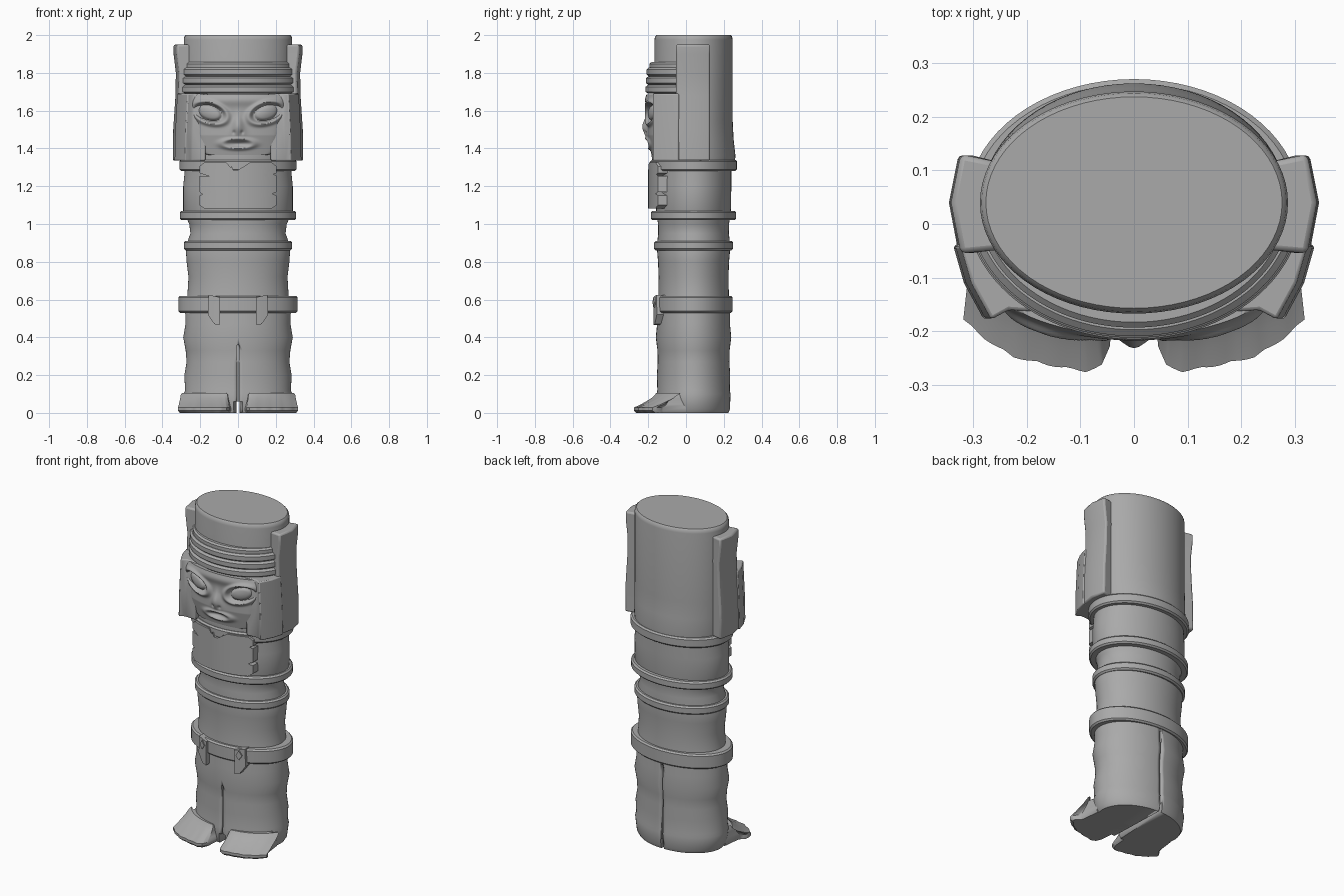
import bpy, bmesh, math
from mathutils import Vector

if "Cube" in bpy.data.objects:
    bpy.data.objects.remove(bpy.data.objects["Cube"])

stone = bpy.data.materials.new("grey stone")
stone.use_nodes = True
GREY = (0.4, 0.4, 0.4, 1)
stone.diffuse_color = GREY
stone.node_tree.nodes["Principled BSDF"].inputs["Base Color"].default_value = GREY
CY = 0.04  # depth of the column axis


def finish(name, bm, bevel=0.0, angle=35):
    bmesh.ops.recalc_face_normals(bm, faces=bm.faces)
    me = bpy.data.meshes.new(name)
    bm.to_mesh(me)
    bm.free()
    me.materials.append(stone)
    ob = bpy.data.objects.new(name, me)
    bpy.context.collection.objects.link(ob)
    bpy.ops.object.select_all(action="DESELECT")
    bpy.context.view_layer.objects.active = ob
    ob.select_set(True)
    if bevel:
        mod = ob.modifiers.new("soft edges", "BEVEL")
        mod.width, mod.segments, mod.limit_method = bevel, 2, "ANGLE"
    bpy.ops.object.shade_smooth_by_angle(angle=math.radians(angle))
    return ob


def skin(name, loops, bevel=0.0):
    """Bridge closed loops of points and cap both ends."""
    bm = bmesh.new()
    rings = [[bm.verts.new(p) for p in loop] for loop in loops]
    n = len(rings[0])
    for a, b in zip(rings, rings[1:]):
        for i in range(n):
            j = (i + 1) % n
            bm.faces.new((a[i], a[j], b[j], b[i]))
    bm.faces.new(rings[0])
    bm.faces.new(rings[-1])
    return finish(name, bm, bevel)


def oval(z, rx, ry, n=72):
    turns = [2 * math.pi * i / n for i in range(n)]
    return [(rx * math.cos(t), CY + ry * math.sin(t), z) for t in turns]


def front(x, rx, ry):
    return CY - ry * math.sqrt(max(0, 1 - (x / rx) ** 2))


def mirrored(name, outline_fn, bevel):
    for side, s in (("left", 1), ("right", -1)):
        loops = [[(s * x, y, z) for x, y, z in loop] for loop in outline_fn]
        skin(f"{side}_{name}", loops, bevel)


# Body column: legs, waist and torso
body = skin("body", [oval(*r) for r in (
    (0, .262, .185), (.02, .275, .193), (.1, .287, .196), (.12, .28, .192),
    (.2, .284, .194), (.27, .272, .19), (.33, .277, .191), (.4, .29, .2),
    (.47, .278, .193), (.56, .28, .193), (.62, .268, .187), (.72, .262, .185),
    (.8, .272, .188), (.88, .277, .195), (.95, .252, .187), (1.0, .258, .188),
    (1.07, .29, .198), (1.2, .29, .2), (1.28, .282, .2), (1.36, .285, .2))])

# Gaps between the legs
def cutter(name, y0, y1, w0, w1, top):
    ob = skin(name, [[(-w0, y0, z), (w0, y0, z), (w1, y1, z), (-w1, y1, z)]
                     for z in (-.05, top)])
    ob.hide_render = True
    ob.hide_set(True)
    mod = body.modifiers.new(name, "BOOLEAN")
    mod.object, mod.solver = ob, "EXACT"

cutter("foot_gap_cutter", -.3, .3, .028, .006, .06)
cutter("front_groove_cutter", -.3, -.142, .012, .004, .36)
cutter("back_groove_cutter", .205, .3, .006, .008, .52)

# Head drum with rounded rim
skin("head", [oval(*r) for r in (
    (1.3, .28, .215), (1.36, .285, .222), (1.45, .287, .212), (1.55, .287, .207),
    (1.975, .287, .207), (1.992, .284, .204), (2.0, .276, .197))])

# Raised bands round the body
for name, low, high, rx, ry in (("belt", .53, .62, .315, .207),
                                ("waist_band", .86, .91, .287, .21),
                                ("rib_band", 1.02, 1.07, .307, .226),
                                ("shoulder_band", 1.28, 1.34, .31, .23)):
    e = .009
    skin(name, [oval(low, rx - .05, ry - .03), oval(low, rx - e, ry - e),
                oval(low + e, rx, ry), oval(high - e, rx, ry),
                oval(high, rx - e, ry - e), oval(high, rx - .05, ry - .03)])


# Headband: a rolled profile swept round the front
def sweep(name, profile, reach):
    loops = []
    for i in range(49):
        t = -math.pi / 2 + reach * (i / 24 - 1)
        loops.append([((.315 + d) * math.cos(t), CY + (.255 + d) * math.sin(t), z)
                      for d, z in profile])
    skin(name, loops)

rolls = [(-.09, 1.69)]
for k in range(3):
    base = 1.69 + k * .046
    rolls += [(-.014 - k * .002, base), (0 - k * .003, base + .01),
              (0 - k * .003, base + .036), (-.014 - k * .002, base + .046)]
rolls.append((-.09, 1.83))
sweep("headband", rolls, 1.2)
sweep("headband_ridge", [(-.09, 1.82), (-.022, 1.82), (-.022, 1.848),
                         (-.032, 1.857), (-.09, 1.857)], 1.2)

# Tall ear panels
panel = ((.25, -.048), (.325, -.055), (.343, .04), (.325, .13), (.25, .115))
mirrored("ear_panel", [[(x + (d if x > .3 else 0), y, z) for x, y in panel]
         for z, d in ((1.335, .002), (1.5, 0), (1.68, -.012), (1.8, -.014), (1.9, -.002),
                      (1.95, -.002))], .01)

# Hair flaps beside the face
flap = ((.17, -.165), (.245, -.16), (.278, -.178), (.315, -.11), (.335, -.04), (.2, 0))
mirrored("hair_flap", [[(x + d, y, z) for x, y in flap]
         for z, d in ((1.335, .002), (1.5, -.002), (1.69, -.012))], .006)


# Face relief
def bump(d, centre, width):
    return math.exp(-((d - centre) / width) ** 2)

def relief(x, z):
    ax = abs(x)
    eye = math.hypot((ax - .15) / .085, (z - 1.588 - .2 * (ax - .15)) / .052)
    mouth = math.hypot(x / .095, (z - 1.425) / .03)
    h = .016 * bump(eye, 1.1, .22) - .012 * bump(eye, .8, .14)
    h += .012 * max(0, 1 - (eye / .75) ** 2)
    h += .012 * bump(mouth, .85, .3) - .016 * bump(mouth, 0, .5)
    spread = .018 + .02 * max(0, (1.57 - z) / .09)
    if z < 1.64:
        h += .026 * bump(x, 0, spread) * bump(z, 1.515, .05)
    h -= .008 * bump(ax, .022, .008) * bump(z, 1.485, .01)
    h += .012 * bump(z, 1.655, .03)
    return h - .022 * max(0, (1.47 - z) / .1)

def half_width(z):
    w = .2 + .055 * min(1, max(0, (z - 1.4) / .24))
    for edge, r in ((1.365, .05), (1.685, .03)):
        gap = min(1, abs(z - edge) / r)
        w -= r * (1 - math.sqrt(1 - (1 - gap) ** 2))
    return w

bm = bmesh.new()
NU, NV = 110, 76
grid = []
for j in range(NV + 1):
    z = 1.365 + .32 * j / NV
    row = []
    for i in range(NU + 1):
        u = 2 * i / NU - 1
        x = u * half_width(z)
        rounding = .012 * abs(u) ** 24
        row.append(bm.verts.new((x, front(x, .37, .245) - relief(x, z) + rounding, z)))
    grid.append(row)
for a, b in zip(grid, grid[1:]):
    for i in range(NU):
        bm.faces.new((a[i], a[i + 1], b[i + 1], b[i]))
rim = [e for e in bm.edges if e.is_boundary]
wall = bmesh.ops.extrude_edge_only(bm, edges=rim)["geom"]
for v in wall:
    if isinstance(v, bmesh.types.BMVert):
        v.co.y = -.04
bmesh.ops.holes_fill(bm, edges=[e for e in bm.edges if e.is_boundary], sides=0)
finish("face", bm, angle=50)


# Flat plates wrapped on the front of the body
def plate(name, outline, rx, ry, depth=.06):
    bm = bmesh.new()
    face = bm.faces.new([bm.verts.new((x, 0, z)) for x, z in outline])
    bmesh.ops.triangulate(bm, faces=[face])
    for k in range(-10, 11):
        bmesh.ops.bisect_plane(bm, geom=bm.verts[:] + bm.edges[:] + bm.faces[:],
                               plane_co=(k * .02, 0, 0), plane_no=(1, 0, 0))
    for v in bm.verts:
        v.co.y = front(v.co.x, rx, ry)
    bmesh.ops.recalc_face_normals(bm, faces=bm.faces)
    new = bmesh.ops.extrude_face_region(bm, geom=bm.faces[:])["geom"]
    bmesh.ops.translate(bm, vec=Vector((0, depth, 0)),
                        verts=[g for g in new if isinstance(g, bmesh.types.BMVert)])
    finish(name, bm)

# Butterfly-shaped chest plate
half = [(.0, 1.285), (.025, 1.285), (.035, 1.31), (.04, 1.28), (.062, 1.325), (.18, 1.325),
        (.205, 1.305), (.205, 1.27), (.145, 1.25), (.205, 1.255), (.205, 1.17),
        (.14, 1.175), (.205, 1.15), (.205, 1.1), (.18, 1.083), (.13, 1.083),
        (.105, 1.11), (.08, 1.083), (0, 1.083)]
plate("chest_plate", half + [(-x, z) for x, z in half[-2:0:-1]], .33, .24)

# Belt tabs
tab = [(.095, .612), (.155, .625), (.16, .52), (.125, .47), (.097, .465)]
for side, s in (("left", 1), ("right", -1)):
    plate(side + "_belt_tab", [(s * x, z) for x, z in tab], .33, .222)
    plate(side + "_tab_knot", [(s * (.125 + .018 * math.cos(a)), .585 + .028 * math.sin(a))
                               for a in (0, 1.57, 3.14, 4.71)], .33, .23)

# Feet with scalloped toes
edge = ((.045, -.225), (.06, -.262), (.09, -.272), (.16, -.26), (.225, -.245),
        (.28, -.21), (.318, -.175), (.315, -.155), (.285, -.12))
toe = []
for (x0, y0), (x1, y1) in zip(edge, edge[1:]):
    for k in range(6):
        f = k / 6
        x, y = x0 + (x1 - x0) * f, y0 + (y1 - y0) * f
        toe.append((x, y - .004 * abs(math.sin(x * 52))))
toe += [(.285, -.12), (.27, 0), (.025, 0)]

def foot_loop(z, grow, lift):
    """Pull the toe outline back towards the ankle as lift rises."""
    loop = []
    for x, y in toe:
        ankle = front(x, .34, .2)
        tx = .155 + (x - .155) * (grow - .1 * lift)
        loop.append((tx, y + (max(y, ankle) - y) * lift, z))
    return loop

mirrored("foot", [foot_loop(0, .95, .1), foot_loop(.012, 1, 0), foot_loop(.028, 1, 0),
                  foot_loop(.045, 1, .3), foot_loop(.075, 1, .72),
                  foot_loop(.098, 1, .95), foot_loop(.106, .95, 1)], 0)
